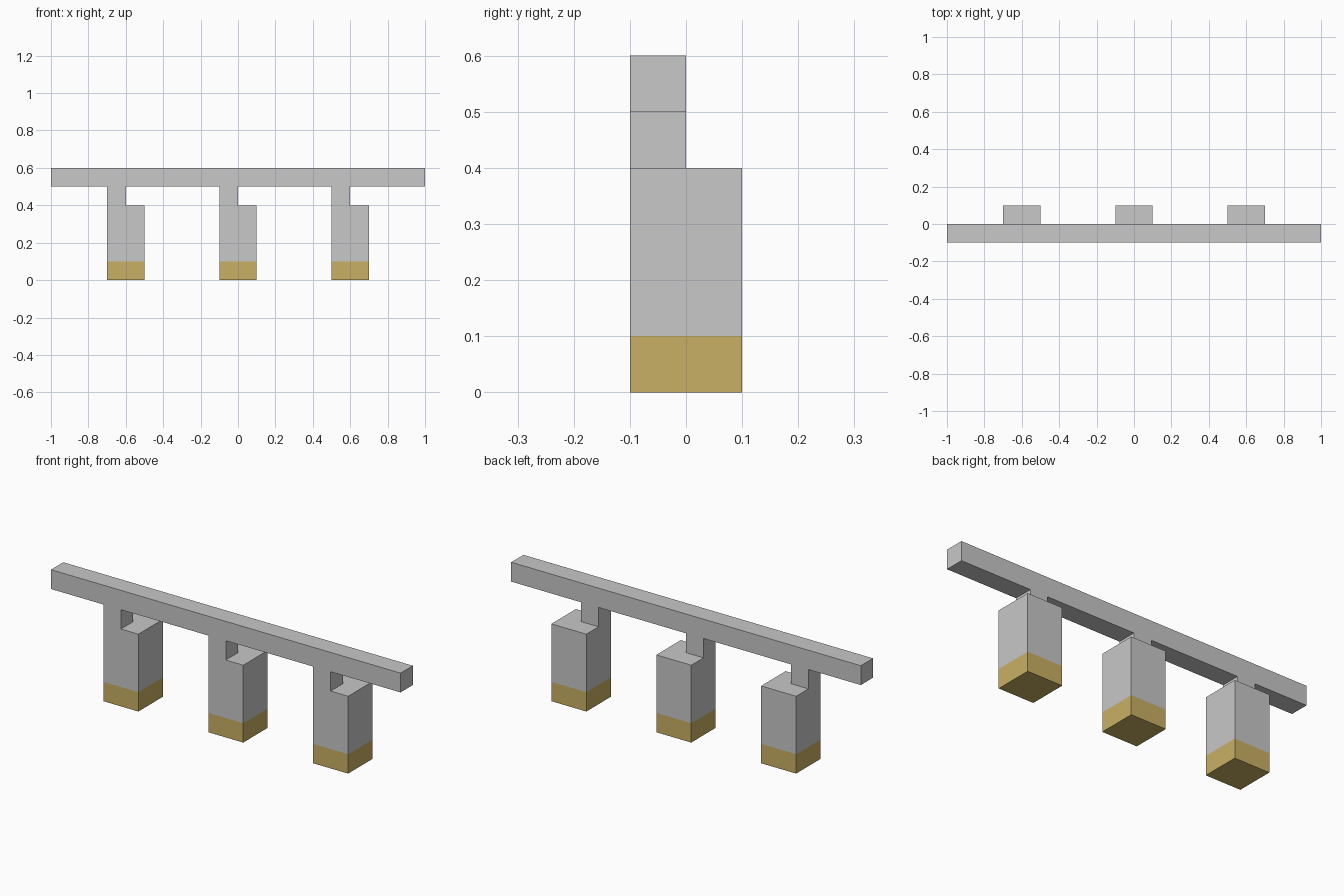
import bpy, bmesh
from mathutils import Matrix, Vector

if "Cube" in bpy.data.objects:
    bpy.data.objects.remove(bpy.data.objects["Cube"])


def material(name, color):
    m = bpy.data.materials.new(name)
    m.diffuse_color = (*color, 1)
    m.use_nodes = True
    m.node_tree.nodes["Principled BSDF"].inputs["Base Color"].default_value = m.diffuse_color
    return m


GREY = material("light grey", (0.578, 0.578, 0.578))
GOLD = material("gold", (0.584, 0.434, 0.127))


def box(lo, hi):
    """New bmesh holding a box between two corners."""
    lo, hi = Vector(lo), Vector(hi)
    bm = bmesh.new()
    bmesh.ops.create_cube(bm, size=1, matrix=Matrix.Translation((lo + hi) / 2)
                          @ Matrix.Diagonal((*(hi - lo), 1)))
    return bm


def cut(bm, co, no):
    bmesh.ops.bisect_plane(bm, geom=bm.verts[:] + bm.edges[:] + bm.faces[:],
                           plane_co=co, plane_no=no, dist=1e-5)


def finish(bm, name, *mats):
    bmesh.ops.recalc_face_normals(bm, faces=bm.faces[:])
    mesh = bpy.data.meshes.new(name)
    bm.to_mesh(mesh)
    bm.free()
    for m in mats:
        mesh.materials.append(m)
    bpy.context.collection.objects.link(bpy.data.objects.new(name, mesh))


CENTRES = {"left": -0.6, "middle": 0.0, "right": 0.6}

# Long top beam, opened underneath where the necks join
beam = box((-1, -0.1, 0.5), (1, 0, 0.6))
for x in CENTRES.values():
    cut(beam, (x - 0.1, 0, 0), (1, 0, 0))
    cut(beam, (x, 0, 0), (1, 0, 0))
joints = [f for f in beam.faces if f.normal.z < -0.9 and
          any(abs(f.calc_center_median().x - x + 0.05) < 0.01 for x in CENTRES.values())]
bmesh.ops.delete(beam, geom=joints, context='FACES')
finish(beam, "top_beam", GREY)

# Hanging blocks: gold foot, grey body, neck raised from the front left quarter
for side, x in CENTRES.items():
    bm = box((x - 0.1, -0.1, 0), (x + 0.1, 0.1, 0.4))
    cut(bm, (0, 0, 0.1), (0, 0, 1))
    cut(bm, (x, 0, 0), (1, 0, 0))
    cut(bm, (0, 0, 0), (0, 1, 0))
    bm.normal_update()
    quarter = [f for f in bm.faces if f.normal.z > 0.9
               and f.calc_center_median().x < x and f.calc_center_median().y < 0]
    out = bmesh.ops.extrude_face_region(bm, geom=quarter)["geom"]
    bmesh.ops.translate(bm, vec=(0, 0, 0.1),
                        verts=[v for v in out if isinstance(v, bmesh.types.BMVert)])
    # Foot colour by height
    for f in bm.faces:
        f.material_index = int(f.calc_center_median().z < 0.1)
    # Remove the hidden joint faces
    hidden = [f for f in bm.faces if all(abs(v.co.z - 0.5) < 1e-4 for v in f.verts)]
    hidden += [f for f in quarter if f.is_valid and f not in hidden]
    bmesh.ops.delete(bm, geom=hidden, context='FACES')
    finish(bm, f"{side}_hanging_block", GREY, GOLD)
